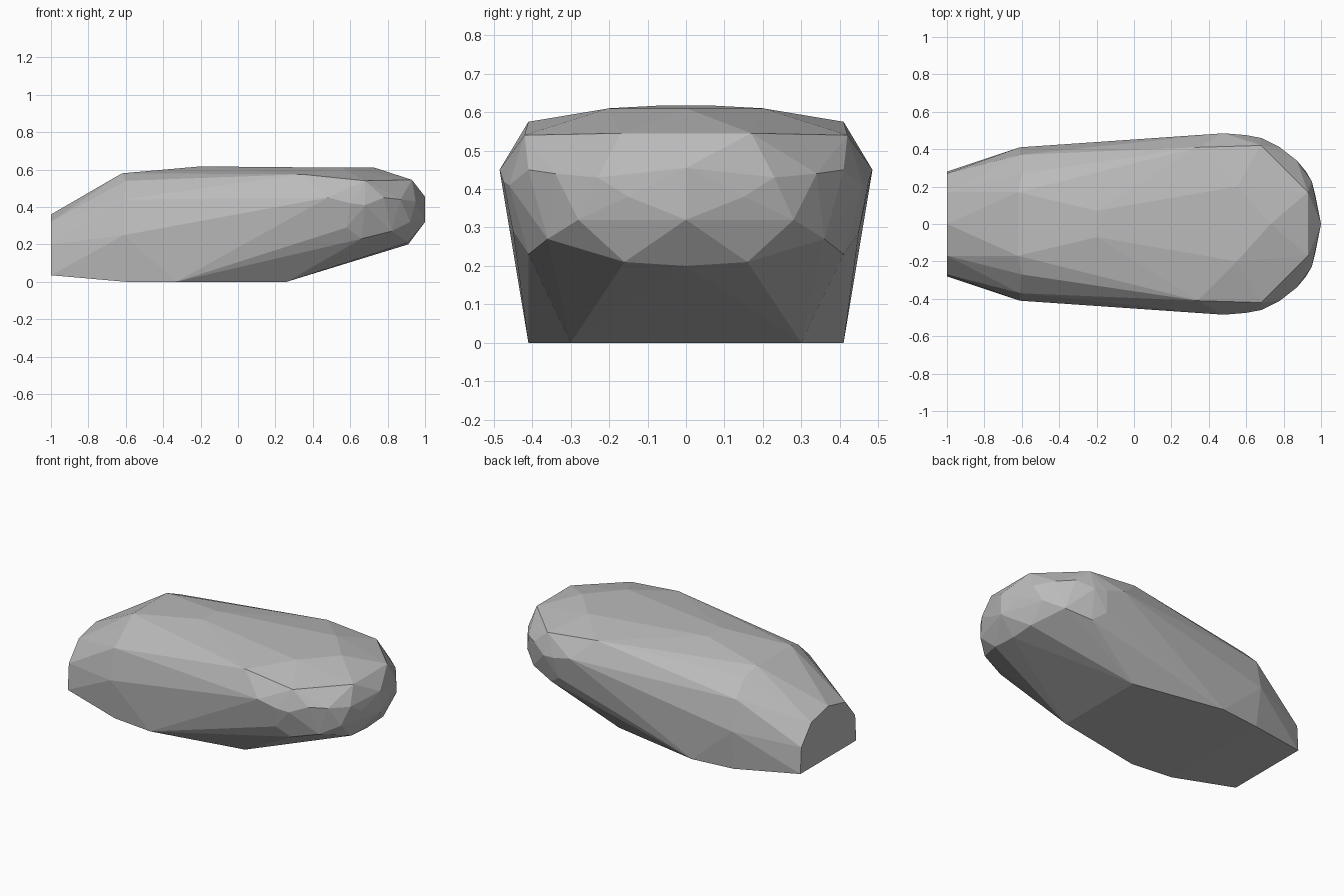
import bpy
import bmesh


def remove_default_cube():
    cube = bpy.data.objects.get("Cube")
    if cube:
        bpy.data.objects.remove(cube, do_unlink=True)


def make_material(name, colour):
    material = bpy.data.materials.new(name)
    material.use_nodes = True
    material.diffuse_color = colour
    shader = material.node_tree.nodes["Principled BSDF"]
    shader.inputs["Base Color"].default_value = colour
    shader.inputs["Roughness"].default_value = 0.9
    return material


def mirrored(points):
    """Give every corner on one side its twin on the other side."""
    for x, y, z in points:
        yield x, y, z
        if y:
            yield x, -y, z


def hull_object(name, groups, material):
    """Wrap all corner groups in one faceted convex skin."""
    mesh = bpy.data.meshes.new(name)
    bm = bmesh.new()
    for group in groups:
        for corner in mirrored(group):
            bm.verts.new(corner)
    result = bmesh.ops.convex_hull(bm, input=bm.verts[:])
    unused = [item for item in result["geom_interior"] + result["geom_unused"]
              if isinstance(item, bmesh.types.BMVert) and item.is_valid]
    bmesh.ops.delete(bm, geom=list(set(unused)), context="VERTS")
    bmesh.ops.dissolve_limit(bm, angle_limit=0.02, verts=bm.verts[:], edges=bm.edges[:])
    bmesh.ops.recalc_face_normals(bm, faces=bm.faces[:])
    for face in bm.faces:
        face.smooth = False
    bm.to_mesh(mesh)
    bm.free()
    mesh.materials.append(material)
    rock = bpy.data.objects.new(name, mesh)
    bpy.context.collection.objects.link(rock)
    return rock


# Flat broken end of the boulder
broken_end = [(-1, .28, .035), (-1, .27, .2), (-1, .17, .32), (-1, 0, .36)]

# Flat underside
underside = [(-.6, .38, 0), (-.33, .41, 0), (.26, .3, 0)]

# Shoulder where the broken end widens into the body
shoulder = [(-.61, .41, .25), (-.61, .37, .44), (-.6, .27, .54), (-.62, .17, .58)]

# Gently domed top
crown = [(-.2, .07, .617), (.34, .41, .575), (.55, .2, .61), (.73, 0, .61), (.68, .42, .54)]

# Widest part of the flanks
flanks = [(.48, .485, .45), (.6, .475, .42), (.68, .46, .41), (.58, .45, .29), (.66, .41, .23)]

# Rounded, chipped nose
nose = [(.93, .17, .545), (1, 0, .455), (1, 0, .32), (.97, .15, .38), (.95, .23, .43),
        (.87, .34, .44), (.78, .41, .45), (.92, .28, .32), (.82, .36, .27),
        (.91, .16, .21), (.91, 0, .2)]

remove_default_cube()
stone = make_material("stone grey", (0.5, 0.5, 0.5, 1))
hull_object("boulder", (broken_end, underside, shoulder, crown, flanks, nose), stone)
